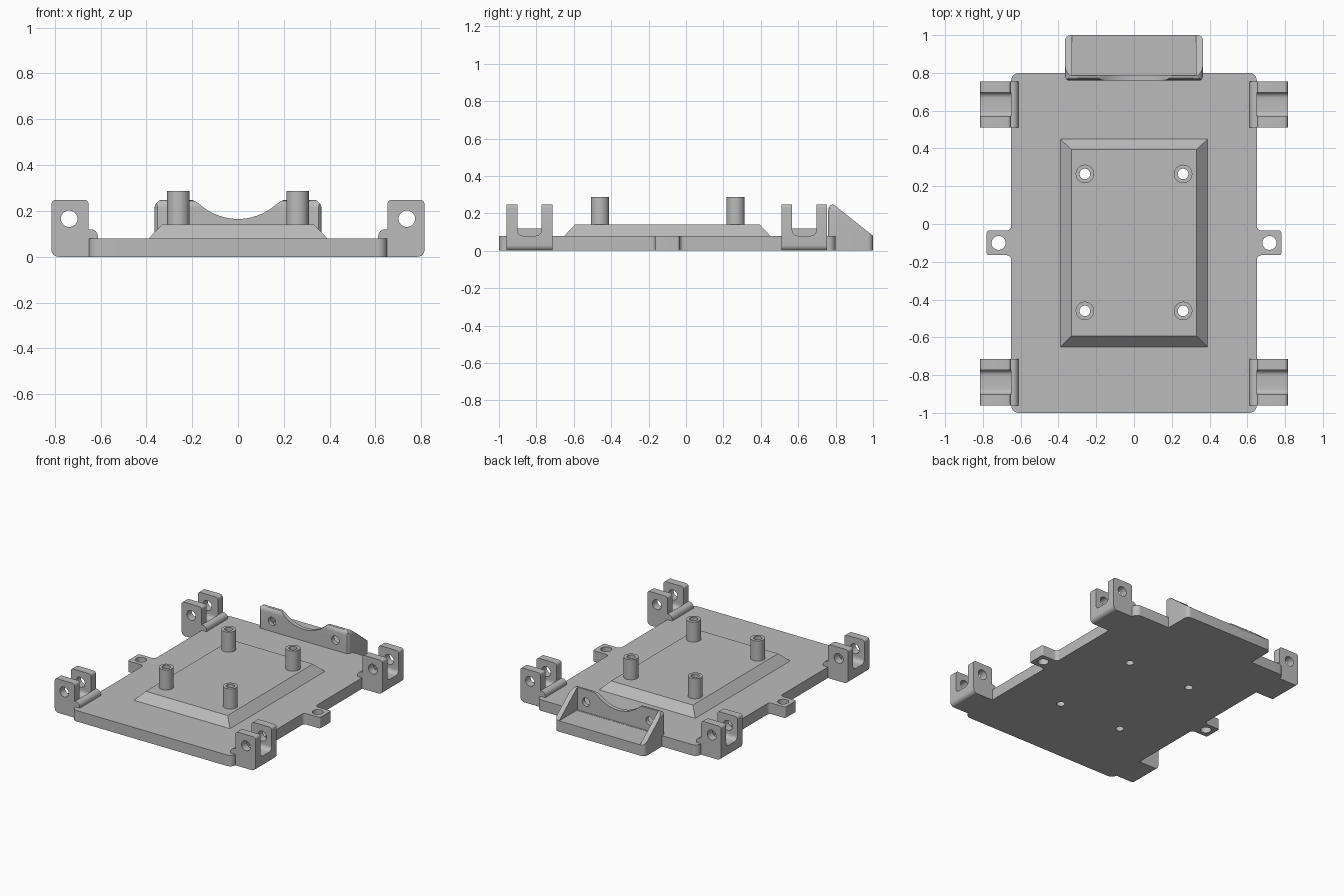
import bpy, bmesh, math
from mathutils import Vector

default = bpy.data.objects.get("Cube")
if default:
    bpy.data.objects.remove(default, do_unlink=True)

GREY = (0.5, 0.5, 0.5, 1.0)
mat = bpy.data.materials.new("plain grey")
mat.use_nodes = True
mat.diffuse_color = GREY
mat.node_tree.nodes["Principled BSDF"].inputs["Base Color"].default_value = GREY

PLATE = 0.08   # plate thickness
SIDE = 0.65    # plate half width


def outline(points, steps=6):
    """2D outline; a third value on a right-angle corner is its fillet radius."""
    result = []
    for i, corner in enumerate(points):
        p = Vector(corner[:2])
        r = corner[2] if len(corner) > 2 else 0
        if not r:
            result.append(p)
            continue
        u = (Vector(points[i - 1][:2]) - p).normalized()
        v = (Vector(points[(i + 1) % len(points)][:2]) - p).normalized()
        centre = p + r * (u + v)
        for k in range(steps + 1):
            a = math.pi / 2 * k / steps
            result.append(centre - r * (u * math.sin(a) + v * math.cos(a)))
    return result


def rect(a0, a1, b0, b1, r=0):
    return [(a0, b0, r), (a1, b0, r), (a1, b1, r), (a0, b1, r)]


def circle(a, b, r, n=32):
    return [(a + r * math.cos(math.tau * k / n), b + r * math.sin(math.tau * k / n))
            for k in range(n)]


def prism(name, points, axis, d0, d1):
    """Extrude an outline along an axis from d0 to d1."""
    place = {"x": lambda p, d: (d, p.x, p.y),
             "y": lambda p, d: (p.x, d, p.y),
             "z": lambda p, d: (p.x, p.y, d)}[axis]
    pts = outline(points)
    bm = bmesh.new()
    low = [bm.verts.new(place(p, d0)) for p in pts]
    high = [bm.verts.new(place(p, d1)) for p in pts]
    bm.faces.new(low)
    bm.faces.new(high)
    for i in range(len(pts)):
        j = (i + 1) % len(pts)
        bm.faces.new((low[i], low[j], high[j], high[i]))
    bmesh.ops.recalc_face_normals(bm, faces=bm.faces)
    mesh = bpy.data.meshes.new(name)
    bm.to_mesh(mesh)
    bm.free()
    mesh.materials.append(mat)
    obj = bpy.data.objects.new(name, mesh)
    bpy.context.collection.objects.link(obj)
    return obj


def select(obj):
    bpy.ops.object.select_all(action="DESELECT")
    obj.select_set(True)
    bpy.context.view_layer.objects.active = obj


def combine(obj, tool, operation="DIFFERENCE"):
    """Apply a boolean and discard the tool."""
    mod = obj.modifiers.new("cut", "BOOLEAN")
    mod.operation = operation
    mod.solver = "EXACT"
    mod.object = tool
    select(obj)
    bpy.ops.object.modifier_apply(modifier=mod.name)
    bpy.data.objects.remove(tool, do_unlink=True)


def drill(obj, axis, a, b, r, d0=-2, d1=2):
    combine(obj, prism("cutter", circle(a, b, r), axis, d0, d1))


def smooth(obj):
    select(obj)
    bpy.ops.object.shade_smooth_by_angle(angle=math.radians(30))


POSTS = [(x, y) for x in (-0.26, 0.26) for y in (-0.46, 0.265)]

# Base plate
plate = prism("base_plate", rect(-SIDE, SIDE, -1, 0.8, 0.04), "z", 0, PLATE)

# Raised pad with sloping sides
pad = prism("raised_pad", rect(-0.39, 0.39, -0.65, 0.45), "z", PLATE, 0.14)
for v in pad.data.vertices:
    if v.co.z > 0.1:
        v.co.x -= math.copysign(0.058, v.co.x)
        v.co.y -= math.copysign(0.056, v.co.y)

# Hollow posts, drilled right through the plate
for i, (x, y) in enumerate(POSTS):
    post = prism(f"post_{i + 1}", circle(x, y, 0.049), "z", 0.14, 0.287)
    for part in (post, pad, plate):
        drill(part, "z", x, y, 0.028)
    smooth(post)
smooth(plate)
smooth(pad)

for s, side in ((1, "left"), (-1, "right")):
    # Side ear with a screw hole
    ear = prism(f"{side}_ear",
                [(s * SIDE, -0.195), (s * SIDE, -0.165, 0.025), (s * 0.78, -0.165, 0.012),
                 (s * 0.78, -0.035, 0.012), (s * SIDE, -0.035, 0.025), (s * SIDE, -0.005)],
                "z", 0, PLATE)
    drill(ear, "z", s * 0.717, -0.1, 0.037)
    smooth(ear)

    # Hinge brackets: two lugs, a rounded slot and a foot lapping over the plate
    for y0, end in ((-0.96, "front"), (0.51, "rear")):
        y1 = y0 + 0.245
        bracket = prism(f"{end}_{side}_bracket",
                        [(s * SIDE, 0), (s * 0.814, 0, 0.03), (s * 0.814, 0.248, 0.018),
                         (s * 0.652, 0.248, 0.018), (s * 0.652, 0.12),
                         (s * 0.612, 0.12, 0.03), (s * 0.612, PLATE), (s * SIDE, PLATE)],
                        "y", y0, y1)
        slot = [(y0 + 0.058, PLATE, 0.03), (y1 - 0.058, PLATE, 0.03),
                (y1 - 0.058, 0.4), (y0 + 0.058, 0.4)]
        combine(bracket, prism("cutter", slot, "x", s * 0.651, s * 0.95))
        drill(bracket, "y", s * 0.737, 0.166, 0.036)
        smooth(bracket)

# Rear cradle: scalloped wall braced by two sloping gussets on a floor
cradle = prism("rear_cradle",
               [(0.8, 0), (1, 0), (1, PLATE), (0.795, 0.243), (0.785, 0.248),
                (0.773, 0.244), (0.763, 0.232), (0.76, 0.215), (0.76, PLATE), (0.8, PLATE)],
               "x", -0.5, 0.5)
dip = [(0.17 * k / 8, 0.165 + 0.25 - math.sqrt(0.25 ** 2 - (0.17 * k / 8) ** 2))
       for k in range(9)] + [(0.185, 0.242), (0.203, 0.249), (0.225, 0.252)]
scallop = [(-x, z) for x, z in reversed(dip[1:])] + dip
combine(cradle, prism("cutter", [(-0.365, -0.1), (-0.365, 0.252, 0.045)] + scallop
                      + [(0.365, 0.252, 0.045), (0.365, -0.1)], "y", 0.5, 1.2), "INTERSECT")
combine(cradle, prism("cutter", rect(-0.365, 0.365, 0.755, 1, 0.03), "z", -0.5, 0.5), "INTERSECT")
combine(cradle, prism("cutter", rect(-0.328, 0.328, 0.79, 1.2), "z", PLATE - 0.001, 0.5))
for x in (-0.257, 0.257):
    drill(cradle, "y", x, 0.155, 0.03)
smooth(cradle)
